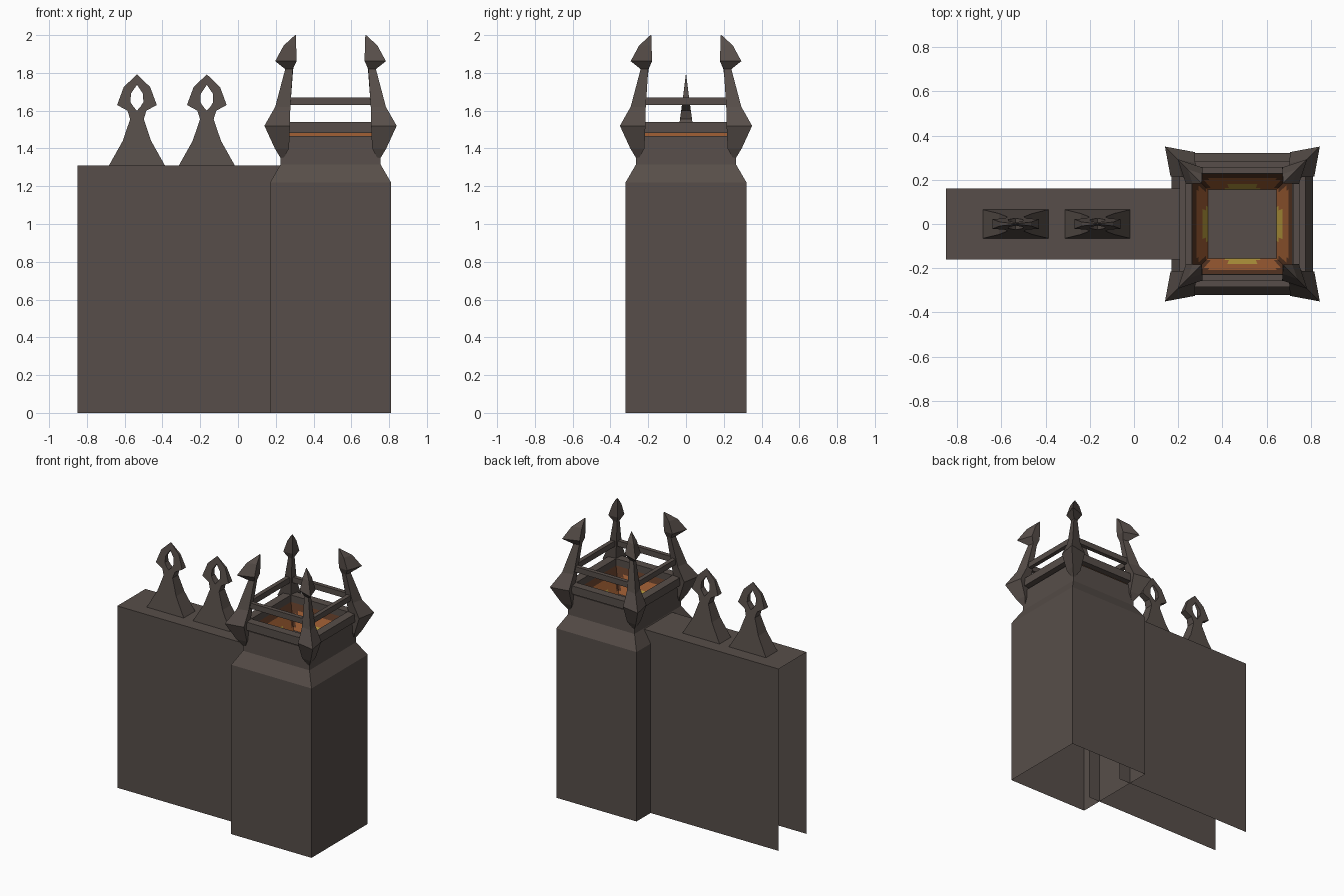
import bpy, bmesh

if "Cube" in bpy.data.objects:
    bpy.data.objects.remove(bpy.data.objects["Cube"])


def mat(name, rgb):
    m = bpy.data.materials.new(name)
    m.diffuse_color = (*rgb, 1)
    m.use_nodes = True
    m.node_tree.nodes["Principled BSDF"].inputs["Base Color"].default_value = m.diffuse_color
    return m


STONE = mat("dark_stone", (0.095, 0.076, 0.067))
BROWN = mat("scorched_brown", (0.10, 0.038, 0.018))
ORANGE = mat("ember_orange", (0.36, 0.115, 0.035))
YELLOW = mat("flame_yellow", (0.50, 0.34, 0.05))
CX = 0.49  # tower centre


def finish(name, bm, mats=(STONE,), loc=(0, 0, 0), fix=True):
    bmesh.ops.remove_doubles(bm, verts=bm.verts, dist=0.0005)
    if fix:
        bmesh.ops.recalc_face_normals(bm, faces=bm.faces)
    me = bpy.data.meshes.new(name)
    bm.to_mesh(me)
    bm.free()
    for m in mats:
        me.materials.append(m)
    ob = bpy.data.objects.new(name, me)
    ob.location = loc
    bpy.context.collection.objects.link(ob)
    return ob


def loft(bm, rings, bottom=False, top=False, loop=False):
    vs = [[bm.verts.new(p) for p in r] for r in rings]
    n = len(vs[0])
    pairs = list(zip(vs, vs[1:])) + ([(vs[-1], vs[0])] if loop else [])
    for a, b in pairs:
        for i in range(n):
            j = (i + 1) % n
            bm.faces.new((a[i], a[j], b[j], b[i]))
    if bottom:
        bm.faces.new(vs[0][::-1])
    if top:
        bm.faces.new(vs[-1])


def rect(hx, hy, z):
    return [(-hx, -hy, z), (hx, -hy, z), (hx, hy, z), (-hx, hy, z)]


# Wall: front, top and back sheets, open at the ends and below
bm = bmesh.new()
prof = [(-0.16, 0), (-0.16, 1.31), (0.16, 1.31), (0.16, 0)]
a = [bm.verts.new((-0.85, y, z)) for y, z in prof]
b = [bm.verts.new((0.26, y, z)) for y, z in prof]
for i in range(3):
    bm.faces.new((a[i], b[i], b[i + 1], a[i + 1]))
finish("wall", bm, fix=False)

# Tower shaft with sloped shoulder and neck, open below
bm = bmesh.new()
loft(bm, [rect(h, h, z) for h, z in
          [(0.32, 0), (0.32, 1.22), (0.265, 1.315), (0.26, 1.465), (0.235, 1.465)]])
finish("tower", bm, loc=(CX, 0, 0), fix=False)

# Glowing slit beneath the rim
bm = bmesh.new()
loft(bm, [rect(0.24, 0.24, 1.465), rect(0.24, 0.24, 1.49)])
finish("glow_slit", bm, (ORANGE,), (CX, 0, 0), fix=False)


# Square frames: rim and upper rail
def frame(name, o, i, z0, z1):
    bm = bmesh.new()
    loft(bm, [rect(o, o, z0), rect(o, o, z1), rect(i, i, z1), rect(i, i, z0)], loop=True)
    finish(name, bm, loc=(CX, 0, 0))


frame("tower_rim", 0.285, 0.225, 1.482, 1.54)
frame("upper_rail", 0.258, 0.228, 1.63, 1.67)

# Fire bowl: four sloping sides with glow bands, stone floor
bm = bmesh.new()
N, M = 16, 8
for side in range(4):
    def pt(u, v):
        h = 0.155 + 0.07 * v
        x, y = u * h, -h
        for _ in range(side):
            x, y = -y, x
        return bm.verts.new((x, y, 1.33 + 0.16 * v))
    for i in range(N):
        for j in range(M):
            u0, u1 = 2 * i / N - 1, 2 * (i + 1) / N - 1
            v0, v1 = j / M, (j + 1) / M
            f = bm.faces.new((pt(u1, v0), pt(u0, v0), pt(u0, v1), pt(u1, v1)))
            u, v = abs(u0 + u1) / 2, (v0 + v1) / 2
            if u < 0.5 - 0.4 * v and v < 0.36:
                f.material_index = 3
            elif v < 0.78 and u + 0.25 * v < 0.97:
                f.material_index = 2
            else:
                f.material_index = 1
bm.faces.new([bm.verts.new(p) for p in rect(0.155, 0.155, 1.33)])
finish("fire_bowl", bm, (STONE, BROWN, ORANGE, YELLOW), (CX, 0, 0), fix=False)

# Corner spikes: kite sections (height, outer corner, side reach, side set-back, inner corner)
SPIKE = [(1.345, 0.262, 0.25, 0.26, 0.25), (1.40, 0.295, 0.22, 0.285, 0.235),
         (1.52, 0.35, 0.215, 0.325, 0.23), (1.62, 0.293, 0.213, 0.275, 0.22),
         (1.82, 0.24, 0.20, 0.23, 0.198), (1.862, 0.293, 0.18, 0.255, 0.185),
         (1.945, 0.248, 0.182, 0.225, 0.182), (2.0, 0.188, 0.184, 0.187, 0.184)]
for sx in (-1, 1):
    for sy in (-1, 1):
        bm = bmesh.new()
        loft(bm, [[(sx * x, sy * y, z) for x, y in ((o, o), (s, e), (i, i), (e, s))]
                  for z, o, s, e, i in SPIKE], bottom=True, top=True)
        finish("corner_spike", bm, loc=(CX, 0, 0))


# Wall finials: tapering foot and pierced arrow head
def depth(z):
    return max(0.001, 0.065 * (1.79 - z) / 0.48)


OUT = [(0.036, 1.555), (0.05, 1.60), (0.105, 1.63), (0.07, 1.725), (0, 1.792)]
INN = [(0, 1.60), (0.018, 1.62), (0.034, 1.645), (0.032, 1.69), (0, 1.737)]


def both(pts):
    return pts + [(-x, z) for x, z in pts[-2::-1]]


for x in (-0.535, -0.165):
    bm = bmesh.new()
    loft(bm, [rect(w, depth(z), z) for w, z in ((0.148, 1.31), (0.075, 1.44), (0.036, 1.555))])
    finish("finial_foot", bm, loc=(x, 0, 0), fix=False)
    bm = bmesh.new()
    loft(bm, [[(px, s * depth(pz), pz) for px, pz in both(p)]
              for p, s in ((OUT, -1), (OUT, 1), (INN, 1), (INN, -1))], loop=True)
    finish("finial_head", bm, loc=(x, 0, 0))
